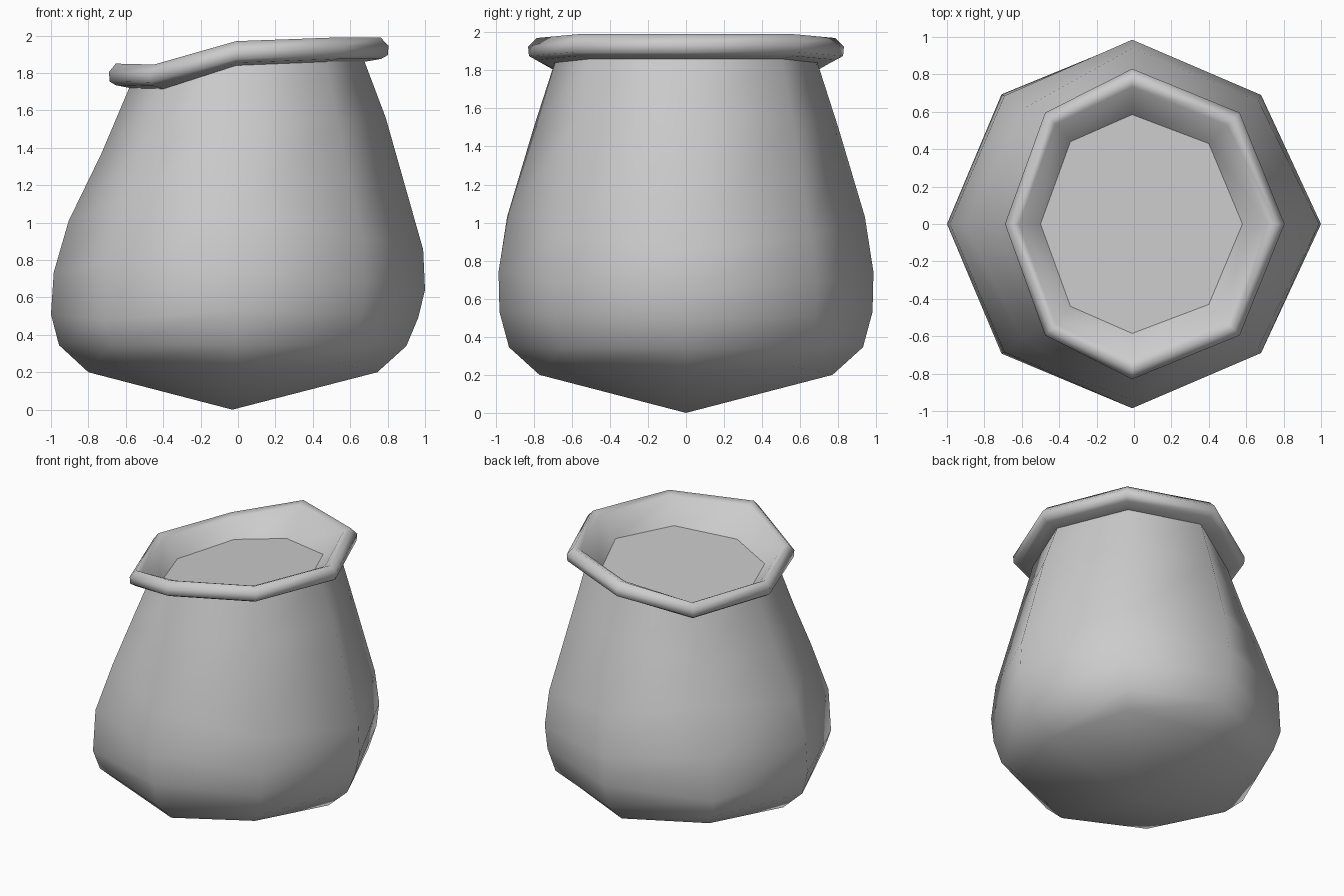
import bpy, bmesh
from math import cos, sin, pi

if "Cube" in bpy.data.objects:
    bpy.data.objects.remove(bpy.data.objects["Cube"])

N = 8


def column(values, k):
    """Pick a value for corner k from five values running right to left."""
    return values[k if k <= 4 else N - k]


def body_ring(xl, zl, xr, zr, ry, zy, pull=1.0, lift=0.0):
    """Skewed octagon; pull and lift adjust the left diagonal corners."""
    pts = []
    for k in range(N):
        c, s = cos(k * pi / 4), sin(k * pi / 4)
        x = -0.01 + (xr - xl) / 2 * c + ((xr + xl) / 2 + 0.01) * c * c
        y = ry * s
        z = zy + (zr - zl) / 2 * c + ((zr + zl) / 2 - zy) * c * c
        if k in (3, 5):
            x, y, z = x * pull, y * pull, z + lift
        elif k in (1, 7):
            x, y = x * 0.97, y * 0.99
        pts.append((x, y, z))
    return pts


# Rim outlines: outer edge, contents edge, rim centre height, contents height
OUT_X, OUT_Y = (0.805, 0.565, -0.01, -0.475, -0.69), (0, 0.595, 0.83, 0.595, 0)
IN_X, IN_Y = (0.58, 0.40, -0.01, -0.34, -0.50), (0, 0.43, 0.585, 0.44, 0)
RIM_Z = (1.93, 1.93, 1.91, 1.785, 1.79)
FILL_Z = (1.83, 1.81, 1.76, 1.72, 1.70)


def rim_ring(t, dz=0.0, fill=0.0):
    """Ring t of the way from outer edge to contents edge."""
    pts = []
    for k in range(N):
        sign = 1 if k <= 4 else -1
        x = column(OUT_X, k) * (1 - t) + column(IN_X, k) * t
        y = sign * (column(OUT_Y, k) * (1 - t) + column(IN_Y, k) * t)
        z = (column(RIM_Z, k) + dz) * (1 - fill) + column(FILL_Z, k) * fill
        pts.append((x, y, z))
    return pts


def make_object(name, rings, tip=None, cap=False):
    bm = bmesh.new()
    loops = [[bm.verts.new(p) for p in ring] for ring in rings]
    for a, b in zip(loops, loops[1:]):
        for i in range(N):
            j = (i + 1) % N
            bm.faces.new((a[i], a[j], b[j], b[i]))
    if tip:
        t = bm.verts.new(tip)
        for i in range(N):
            bm.faces.new((t, loops[0][(i + 1) % N], loops[0][i]))
    if cap:
        bm.faces.new(loops[-1])
    for f in bm.faces:
        f.smooth = not cap
    mesh = bpy.data.meshes.new(name)
    bm.to_mesh(mesh)
    bm.free()
    obj = bpy.data.objects.new(name, mesh)
    bpy.context.collection.objects.link(obj)


# Sack body with pointed base, up to the neck
base = body_ring(-0.80, 0.20, 0.745, 0.20, 0.77, 0.20)
base = [(x * 1.05, y * 1.05, 0.245) if k % 2 else (x, y, z)
        for k, (x, y, z) in enumerate(base)]
rings = [base] + [body_ring(*r) for r in (
    (-0.957, 0.345, 0.90, 0.34, 0.93, 0.345),
    (-1.00, 0.51, 0.963, 0.49, 0.98, 0.53, 1.0, -0.04),
    (-0.985, 0.735, 1.00, 0.64, 0.985, 0.74, 0.985, 0.04),
    (-0.905, 1.01, 0.99, 0.855, 0.94, 1.03, 0.92, 0.09),
    (-0.73, 1.37, 0.79, 1.56, 0.80, 1.50, 0.965, 0.0),
)]
neck = rim_ring(0.57, -0.07)
make_object("sack_body", rings + [neck], tip=(-0.03, 0, 0))

# Rolled rim and inner wall
rim = [neck] + [rim_ring(t, dz) for t, dz in (
    (0.18, -0.055), (0.02, -0.035), (0.0, 0.015),
    (0.19, 0.06), (0.40, 0.04))]
make_object("rolled_rim", rim + [rim_ring(1.0, 0, 1.0)])

# Flat surface of the contents inside the opening
make_object("sack_contents", [rim_ring(1.0, 0, 1.0)], cap=True)
